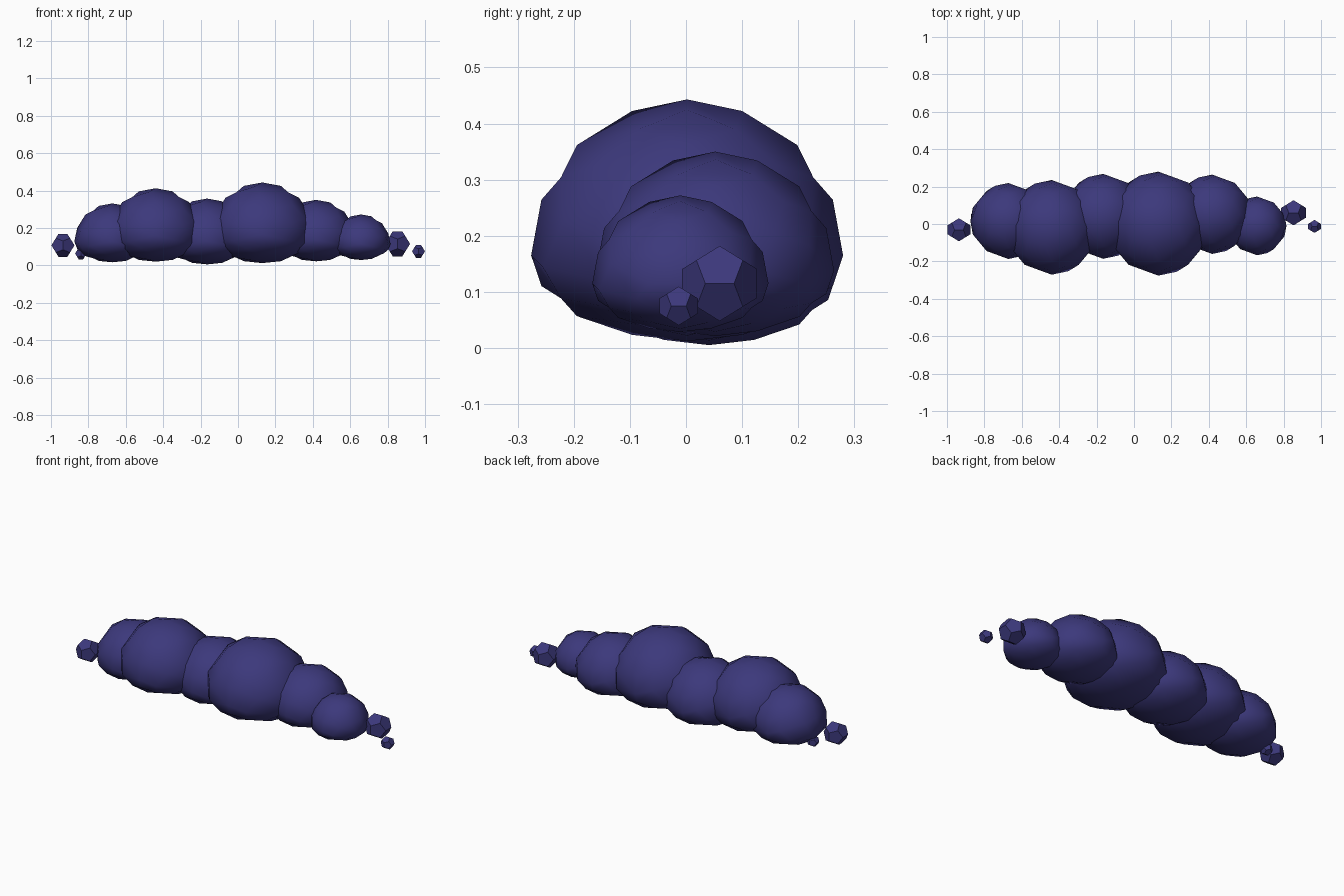
import bpy
from mathutils import Vector

if "Cube" in bpy.data.objects:
    bpy.data.objects.remove(bpy.data.objects["Cube"])

# one dark indigo material for the whole cloud
indigo = bpy.data.materials.new("dark_indigo")
indigo.diffuse_color = (0.045, 0.040, 0.200, 1)
indigo.use_nodes = True
indigo.node_tree.nodes["Principled BSDF"].inputs["Base Color"].default_value = indigo.diffuse_color

# dodecahedron corners, built from the golden ratio
T = (1 + 5 ** 0.5) / 2
R = 1 / T
S = (-1, 1)
CORNERS = [(a, b, c) for a in S for b in S for c in S]
CORNERS += [(0, a * R, b * T) for a in S for b in S]
CORNERS += [(a * R, b * T, 0) for b in S for a in S]
CORNERS[12:] = [(-R, -T, 0), (-R, T, 0), (R, -T, 0), (R, T, 0)]
CORNERS += [(a * T, 0, b * R) for b in S for a in S]
# turn y-up corners into z-up unit vectors
CORNERS = [Vector((x, -z, y)).normalized() for x, y, z in CORNERS]

PENTAGONS = [
    (3, 11, 7, 15, 13), (7, 19, 17, 6, 15), (17, 4, 8, 10, 6),
    (8, 0, 16, 2, 10), (0, 12, 1, 18, 16), (6, 10, 2, 13, 15),
    (2, 16, 18, 3, 13), (18, 1, 9, 11, 3), (4, 14, 12, 0, 8),
    (11, 9, 5, 19, 7), (19, 5, 14, 4, 17), (1, 12, 14, 5, 9)]


def ball(name, centre, radius, rounded):
    """Dodecahedron; rounded ones are split once and flattened underneath."""
    verts = list(CORNERS)
    faces = PENTAGONS
    if rounded:
        mids, faces = {}, []

        def mid(i, j):
            key = (min(i, j), max(i, j))
            if key not in mids:
                mids[key] = len(verts)
                verts.append((verts[i] + verts[j]).normalized())
            return mids[key]

        for p in PENTAGONS:
            for k in (1, 2, 3):
                a, b, c = p[0], p[k], p[k + 1]
                ab, bc, ca = mid(a, b), mid(b, c), mid(c, a)
                faces += [(a, ab, ca), (ab, b, bc), (ca, bc, c), (ab, bc, ca)]
    squash = 0.55 if rounded else 1
    pts = [(v.x * radius, v.y * radius, v.z * radius * (squash if v.z < 0 else 1))
           for v in verts]
    mesh = bpy.data.meshes.new(name)
    mesh.from_pydata(pts, [], faces)
    mesh.materials.append(indigo)
    mesh.polygons.foreach_set("use_smooth", [rounded] * len(mesh.polygons))
    mesh.update()
    obj = bpy.data.objects.new(name, mesh)
    obj.location = centre
    bpy.context.collection.objects.link(obj)


# large overlapping puffs, left to right
for i, (x, y, z, r) in enumerate([
        (-0.672, 0.016, 0.128, 0.203), (-0.44, -0.018, 0.159, 0.253),
        (-0.165, 0.041, 0.130, 0.227), (0.13, 0.002, 0.165, 0.278),
        (0.418, 0.052, 0.138, 0.212), (0.658, -0.01, 0.115, 0.157)]):
    ball(f"cloud_puff_{i + 1}", (x, y, z), r, True)

# small loose wisps at both ends
for i, (x, y, z, r) in enumerate([
        (-0.936, -0.031, 0.107, 0.066), (-0.84, 0.04, 0.063, 0.033),
        (0.853, 0.06, 0.115, 0.0717), (0.965, -0.013, 0.075, 0.037)]):
    ball(f"cloud_wisp_{i + 1}", (x, y, z), r, False)
